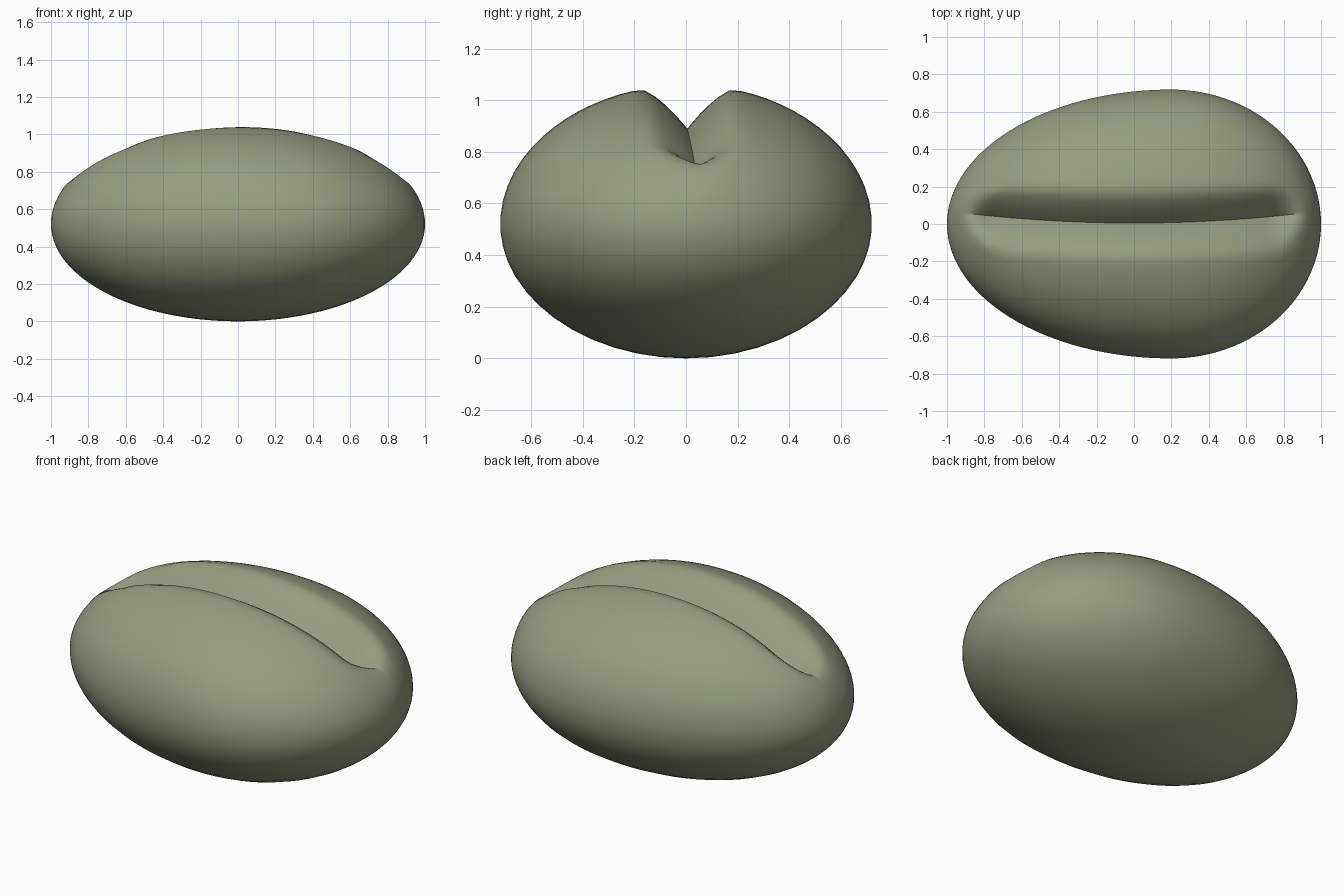
import bpy, bmesh, math

if "Cube" in bpy.data.objects:
    bpy.data.objects.remove(bpy.data.objects["Cube"])

RINGS, SIDES = 56, 64
ZC, H_TOP, H_BOT, HALF_W = 0.52, 0.54, 0.52, 0.72


def half_width(x):
    # Egg-shaped outline, widest at x = 0.2
    a = 0.8 if x > 0.2 else 1.2
    return HALF_W * math.sqrt(max(0.0, 1 - ((x - 0.2) / a) ** 2))


def smoothstep(a, b, v):
    v = min(1.0, max(0.0, (v - a) / (b - a)))
    return v * v * (3 - 2 * v)


def bean_point(x, s):
    # s runs -1..1 around the section, 0 is the crease line on top
    t = math.copysign(math.pi * abs(s) ** 1.4, s)
    w, e = half_width(x), math.sqrt(max(0.0, 1 - x * x))
    y, c = w * math.sin(t), math.cos(t)
    z = ZC + (H_TOP if c > 0 else H_BOT) * e * c
    if c > 0:
        # V-shaped crease that fades out at both tips
        groove = 0.18 * min(1.0, w / 0.5)
        u = min(1.0, abs(y) / groove)
        z -= 0.17 * (1 - smoothstep(0.72, 0.93, abs(x))) * (1 - u) ** 1.3
        # Slight bend of the crease line
        bend = (0.005 + 0.065 * x * x) * min(1.0, w / 0.3)
        y += bend * (1 - abs(y) / w) * c
    return (x, y, z)


# Bean body: rings along x closed by a tip at each end
bm = bmesh.new()
rings = []
for i in range(1, RINGS):
    x = -math.cos(math.pi * i / RINGS)
    rings.append([bm.verts.new(bean_point(x, -1 + 2 * k / SIDES)) for k in range(SIDES)])
tips = [bm.verts.new((-1, 0, ZC)), bm.verts.new((1, 0, ZC))]
for k in range(SIDES):
    n = (k + 1) % SIDES
    for a, b in zip(rings, rings[1:]):
        bm.faces.new((a[k], a[n], b[n], b[k]))
    bm.faces.new((tips[0], rings[0][n], rings[0][k]))
    bm.faces.new((tips[1], rings[-1][k], rings[-1][n]))
bmesh.ops.recalc_face_normals(bm, faces=bm.faces)
mesh = bpy.data.meshes.new("bean")
bm.to_mesh(mesh)
bm.free()

# Single flat grey-green colour
mat = bpy.data.materials.new("grey green")
mat.diffuse_color = (0.31, 0.335, 0.22, 1)
mat.use_nodes = True
mat.node_tree.nodes["Principled BSDF"].inputs["Base Color"].default_value = mat.diffuse_color
mesh.materials.append(mat)

bean = bpy.data.objects.new("bean", mesh)
bpy.context.collection.objects.link(bean)
bpy.context.view_layer.objects.active = bean
bean.select_set(True)
bpy.ops.object.shade_smooth_by_angle(angle=math.radians(40))
